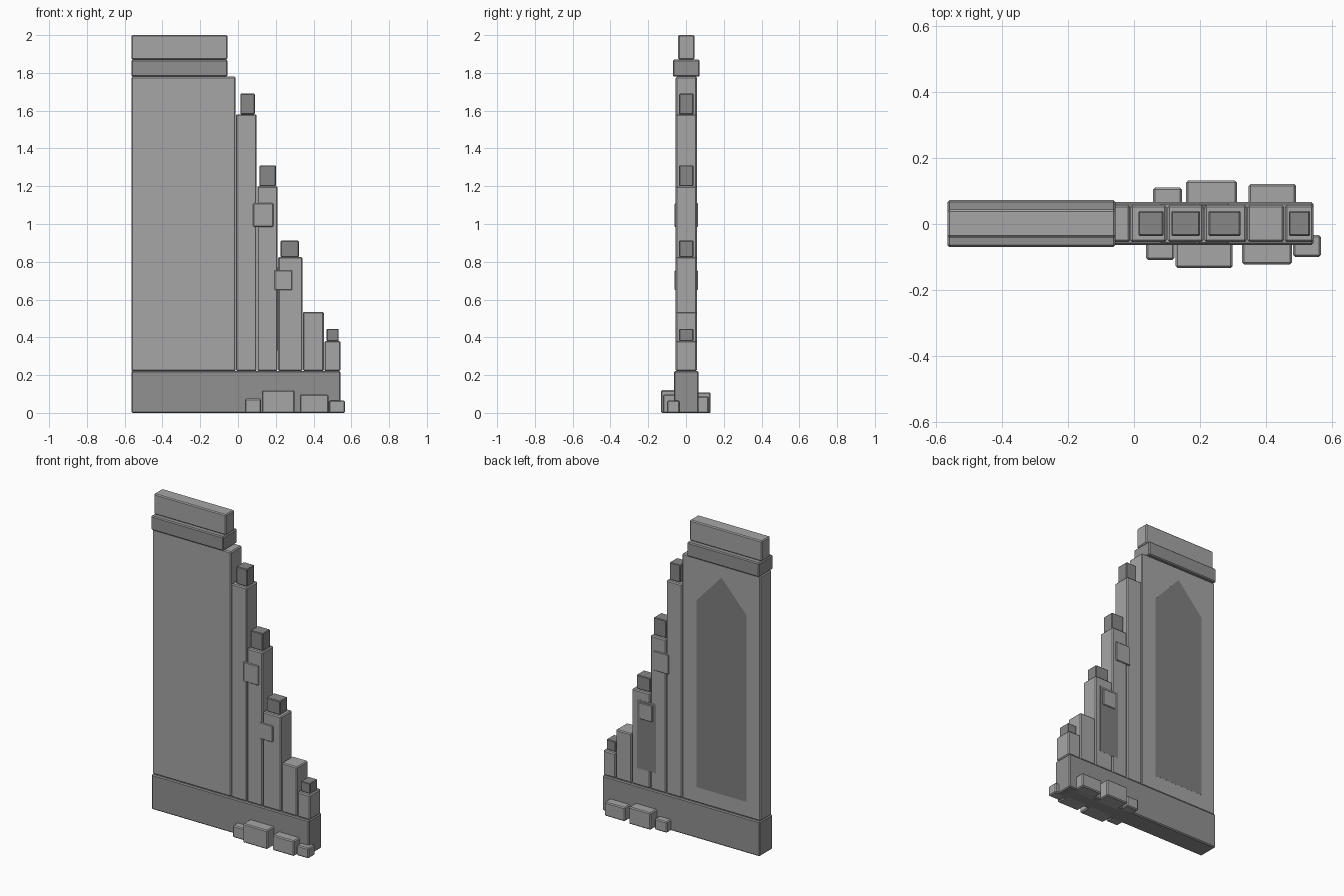
import bpy

if "Cube" in bpy.data.objects:
    bpy.data.objects.remove(bpy.data.objects["Cube"])

CY = 0.0015  # wall centre line


def make_material(name, rgb):
    mat = bpy.data.materials.new(name)
    mat.diffuse_color = (*rgb, 1.0)
    mat.use_nodes = True
    mat.node_tree.nodes["Principled BSDF"].inputs["Base Color"].default_value = mat.diffuse_color
    return mat


STONE = make_material("stone", (0.39, 0.38, 0.385))
TRIM = make_material("trim_stone", (0.29, 0.285, 0.29))
DARK = make_material("dark_stone", (0.25, 0.245, 0.25))
RECESS = make_material("recess", (0.22, 0.215, 0.22))


def finish(name, verts, faces, mat, bevel=0.0):
    mesh = bpy.data.meshes.new(name)
    mesh.from_pydata(verts, [], faces)
    mesh.materials.append(mat)
    obj = bpy.data.objects.new(name, mesh)
    bpy.context.collection.objects.link(obj)
    if bevel:
        mod = obj.modifiers.new("edge_wear", "BEVEL")
        mod.width = bevel
        mod.segments = 1
    return obj


def prism(name, profile, y0, y1, mat, bevel=0.0):
    """Extrude a counter-clockwise x/z outline from y0 (front) to y1 (back)."""
    n = len(profile)
    verts = [(x, y0, z) for x, z in profile] + [(x, y1, z) for x, z in profile]
    faces = [tuple(range(n)), tuple(reversed(range(n, 2 * n)))]
    faces += [(i, i + n, (i + 1) % n + n, (i + 1) % n) for i in range(n)]
    return finish(name, verts, faces, mat, bevel)


def block(name, x0, x1, z0, z1, y0, y1, mat, bevel=0.006):
    return prism(name, [(x0, z0), (x1, z0), (x1, z1), (x0, z1)], y0, y1, mat, bevel)


def centred(name, x0, x1, z0, z1, half, mat, bevel=0.006):
    return block(name, x0, x1, z0, z1, CY - half, CY + half, mat, bevel)


# Plinth, intact wall and its coping
centred("plinth", -0.565, 0.543, 0.0, 0.222, 0.065, TRIM)
centred("main_wall", -0.565, -0.012, 0.222, 1.78, 0.056, STONE)
centred("cornice", -0.565, -0.056, 1.78, 1.87, 0.071, TRIM)
centred("coping", -0.565, -0.056, 1.87, 2.0, 0.043, STONE)

# Broken wall stepping down
steps = [(-0.011, 0.099, 1.58), (0.102, 0.21, 1.20), (0.213, 0.341, 0.825),
         (0.344, 0.454, 0.535), (0.457, 0.543, 0.38)]
for i, (x0, x1, top) in enumerate(steps):
    centred(f"broken_step_{i}", x0, x1, 0.222, top, 0.056, STONE)

# Loose stones sitting on the steps
caps = [(0.013, 0.089, 1.58, 1.69), (0.113, 0.2, 1.20, 1.31),
        (0.226, 0.322, 0.825, 0.912), (0.469, 0.533, 0.38, 0.445)]
for i, (x0, x1, z0, z1) in enumerate(caps):
    centred(f"loose_stone_{i}", x0, x1, z0, z1, 0.038, DARK, 0.004)

# Stones passing through the wall
centred("through_stone_upper", 0.08, 0.187, 0.985, 1.11, 0.062, STONE, 0.004)
centred("through_stone_lower", 0.193, 0.287, 0.65, 0.755, 0.062, STONE, 0.004)

# Rubble at the foot, front then back
rubble = [(0.037, 0.122, 0.075, -0.109, -0.04), (0.126, 0.299, 0.12, -0.133, -0.03),
          (0.327, 0.479, 0.097, -0.122, -0.03), (0.482, 0.566, 0.065, -0.1, -0.034),
          (0.058, 0.145, 0.07, 0.04, 0.11), (0.158, 0.312, 0.108, 0.03, 0.131),
          (0.347, 0.491, 0.088, 0.03, 0.121)]
for i, (x0, x1, top, y0, y1) in enumerate(rubble):
    block(f"rubble_{i}", x0, x1, 0.0, top, y0, y1, STONE)

# Blind pointed window and small panel, almost flush with the back face
back = CY + 0.056
prism("blind_window", [(-0.465, 0.32), (-0.115, 0.32), (-0.115, 1.51),
                       (-0.29, 1.70), (-0.465, 1.51)], back - 0.01, back + 0.0005, RECESS)
block("blind_panel", 0.17, 0.305, 0.33, 0.77, back - 0.01, back + 0.0005, RECESS, 0)
